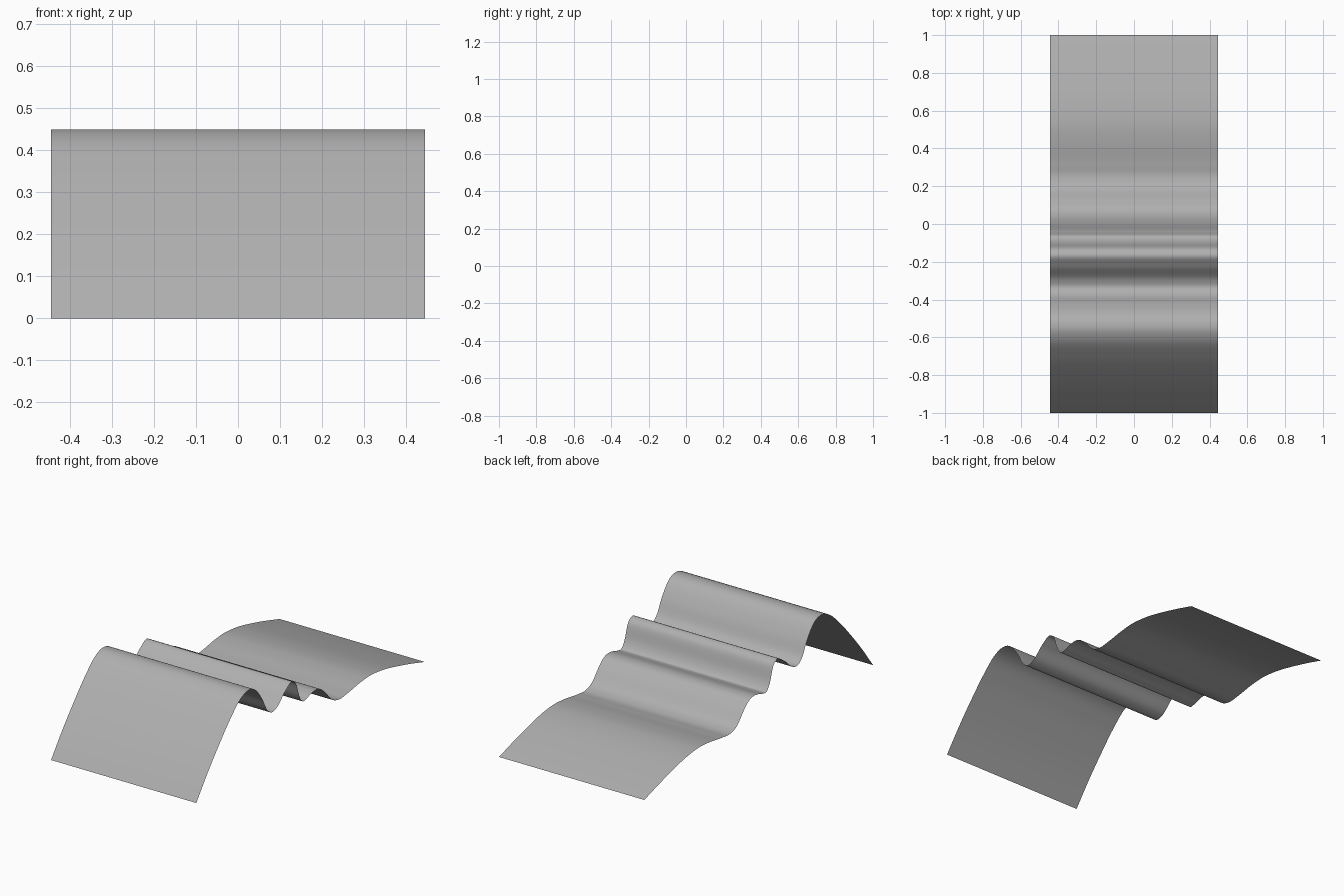
import bpy

if "Cube" in bpy.data.objects:
    bpy.data.objects.remove(bpy.data.objects["Cube"])

HALF_WIDTH = 0.445
STEPS = 8

# Side profile (y, z) from front edge to back edge
PROFILE = [(-1, 0), (-0.9, 0.13), (-0.8, 0.247), (-0.7, 0.354), (-0.61, 0.43),
           (-0.545, 0.45), (-0.49, 0.434), (-0.42, 0.35), (-0.38, 0.278),
           (-0.34, 0.25), (-0.295, 0.26), (-0.22, 0.323), (-0.155, 0.35),
           (-0.125, 0.322), (-0.1, 0.25), (-0.072, 0.209), (-0.04, 0.209),
           (0, 0.221), (0.043, 0.227), (0.085, 0.217), (0.125, 0.184),
           (0.19, 0.117), (0.245, 0.097), (0.32, 0.102), (0.43, 0.119),
           (0.52, 0.125), (0.61, 0.117), (0.8, 0.075), (1, 0.017)]


def tangents(pts):
    """Smooth slopes for unevenly spaced points."""
    h = [b[0] - a[0] for a, b in zip(pts, pts[1:])]
    d = [(b[1] - a[1]) / w for a, b, w in zip(pts, pts[1:], h)]
    mid = [(d[i - 1] * h[i] + d[i] * h[i - 1]) / (h[i - 1] + h[i])
           for i in range(1, len(d))]
    return [1.5 * d[0] - 0.5 * mid[0]] + mid + [1.5 * d[-1] - 0.5 * mid[-1]]


def smooth_profile(pts):
    m = tangents(pts)
    out = []
    for i in range(len(pts) - 1):
        (y0, z0), (y1, z1) = pts[i], pts[i + 1]
        w = y1 - y0
        for k in range(STEPS):
            t = k / STEPS
            z = ((2*t**3 - 3*t**2 + 1) * z0 + (t**3 - 2*t**2 + t) * w * m[i]
                 + (3*t**2 - 2*t**3) * z1 + (t**3 - t**2) * w * m[i + 1])
            out.append((y0 + w * t, z))
    return out + [pts[-1]]


# Thin wavy sheet: the profile swept across x
line = smooth_profile(PROFILE)
verts = [(x, y, z) for y, z in line for x in (-HALF_WIDTH, HALF_WIDTH)]
faces = [(2*i, 2*i + 1, 2*i + 3, 2*i + 2) for i in range(len(line) - 1)]
mesh = bpy.data.meshes.new("wavy_sheet")
mesh.from_pydata(verts, [], faces)
mesh.shade_smooth()
sheet = bpy.data.objects.new("wavy_sheet", mesh)
bpy.context.collection.objects.link(sheet)

# Dark grey finish
grey = bpy.data.materials.new("dark_grey")
grey.diffuse_color = (0.43, 0.43, 0.43, 1)
grey.use_nodes = True
grey.node_tree.nodes["Principled BSDF"].inputs["Base Color"].default_value = grey.diffuse_color
mesh.materials.append(grey)
